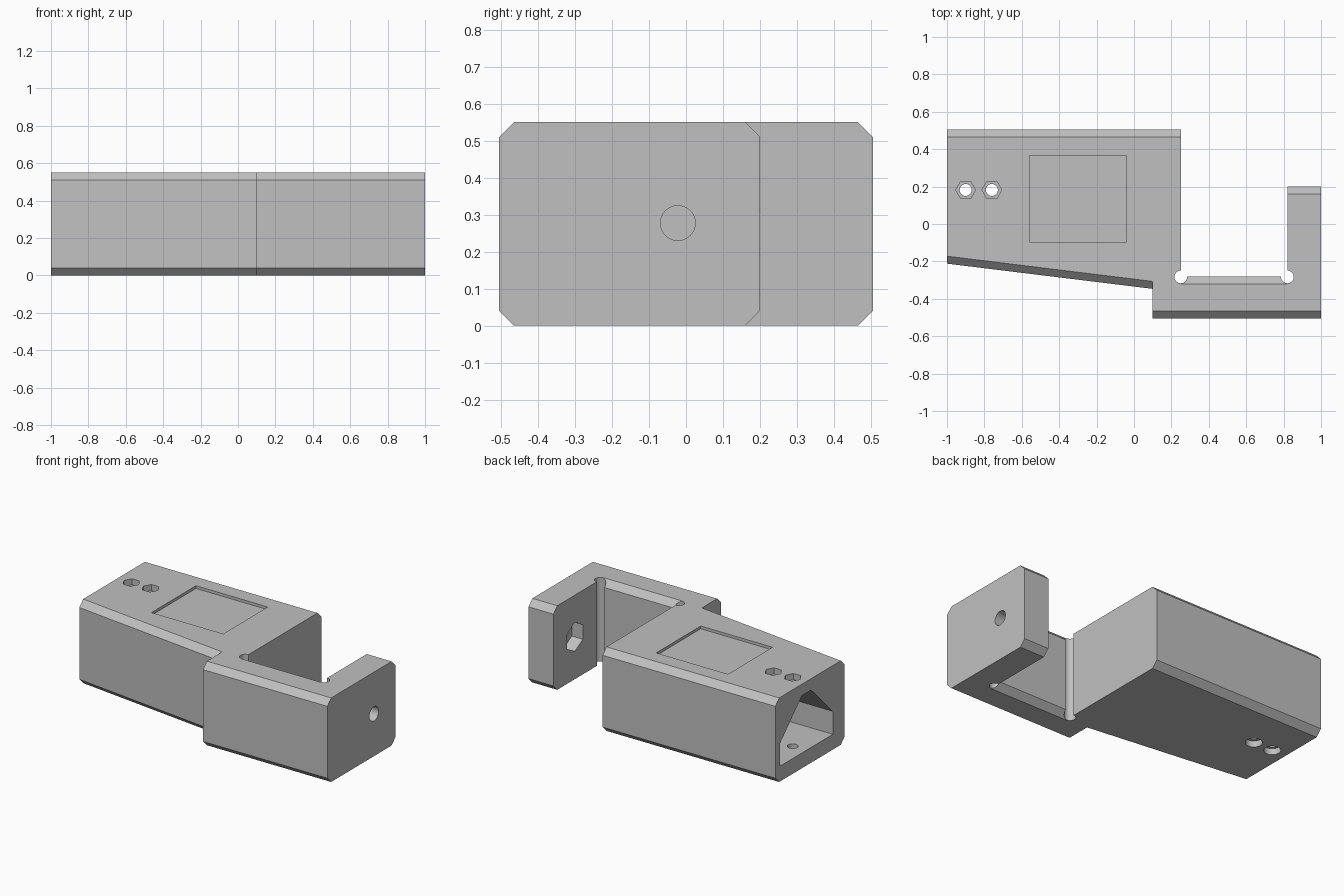
import bpy
import bmesh
import math
from mathutils import Matrix

default = bpy.data.objects.get("Cube")
if default:
    bpy.data.objects.remove(default, do_unlink=True)

HEIGHT = 0.55
CHAMFER = 0.04

grey = bpy.data.materials.new("plain grey")
grey.use_nodes = True
colour = (0.53, 0.53, 0.53, 1)
grey.diffuse_color = colour
grey.node_tree.nodes["Principled BSDF"].inputs["Base Color"].default_value = colour


def make_object(name, bm):
    bmesh.ops.recalc_face_normals(bm, faces=bm.faces)
    mesh = bpy.data.meshes.new(name)
    bm.to_mesh(mesh)
    bm.free()
    mesh.materials.append(grey)
    obj = bpy.data.objects.new(name, mesh)
    bpy.context.collection.objects.link(obj)
    return obj


def loft(name, x0, x1, profile0, profile1):
    """Solid between two (y, z) profiles standing at x0 and x1."""
    bm = bmesh.new()
    a = [bm.verts.new((x0, y, z)) for y, z in profile0]
    b = [bm.verts.new((x1, y, z)) for y, z in profile1]
    bm.faces.new(a)
    bm.faces.new(b)
    n = len(a)
    for i in range(n):
        j = (i + 1) % n
        bm.faces.new((a[i], a[j], b[j], b[i]))
    return make_object(name, bm)


def chamfered(front, back):
    c, h = CHAMFER, HEIGHT
    return [(front + c, 0), (back - c, 0), (back, c), (back, h - c),
            (back - c, h), (front + c, h), (front, h - c), (front, c)]


def block(name, x0, x1, front, back, front_end=None):
    end = front if front_end is None else front_end
    return loft(name, x0, x1, chamfered(front, back), chamfered(end, back))


def peg(name, radius, depth, centre, sides=32, axis="Z", turn=0):
    bm = bmesh.new()
    bmesh.ops.create_cone(bm, cap_ends=True, segments=sides, radius1=radius,
                          radius2=radius, depth=depth)
    m = Matrix.Translation(centre)
    if axis == "X":
        m = m @ Matrix.Rotation(math.pi / 2, 4, "Y")
    bmesh.ops.transform(bm, matrix=m @ Matrix.Rotation(turn, 4, "Z"), verts=bm.verts)
    return make_object(name, bm)


def combine(target, tool, operation):
    mod = target.modifiers.new(tool.name, "BOOLEAN")
    mod.operation = operation
    mod.solver = "EXACT"
    mod.object = tool
    bpy.context.view_layer.objects.active = target
    bpy.ops.object.modifier_apply(modifier=mod.name)
    bpy.data.objects.remove(tool, do_unlink=True)


# Main housing with slanted front, joined to the hooked bracket
body = block("bracket_body", -1, 0.2, -0.212, 0.505, -0.359)
for part in (block("core", 0.1, 0.25, -0.505, 0.505),
             block("bar", 0.18, 0.9, -0.505, -0.28),
             block("arm", 0.82, 1, -0.505, 0.2)):
    combine(body, part, "UNION")

cuts = []

# House-shaped cavity open at the end of the housing
cavity = [(-0.09, 0.1), (0.455, 0.1), (0.455, 0.25),
          (0.23, 0.475), (0.135, 0.475), (-0.09, 0.25)]
cuts.append(loft("cavity", -1.1, 0, cavity, cavity))

# Shallow rectangular recess in the top
y0, y1, floor = -0.095, 0.365, HEIGHT - 0.018
panel = [(y0, floor), (y1, floor), (y1, 0.6), (y0, 0.6)]
cuts.append(loft("recess", -0.56, -0.04, panel, panel))

# Two bolt holes with nut pockets above and round head pockets below
for x in (-0.9, -0.76):
    cuts.append(peg("bolt_hole", 0.032, 1.4, (x, 0.182, 0.3)))
    cuts.append(peg("nut_pocket", 0.053, 0.1, (x, 0.182, HEIGHT + 0.01),
                    sides=6, turn=math.pi / 6))
    cuts.append(peg("head_pocket", 0.05, 0.1, (x, 0.182, -0.01)))

# Corner relief channels
for x in (0.25, 0.82):
    cuts.append(peg("corner_relief", 0.034, 1.4, (x, -0.283, 0.3)))

# Cross hole through the arm with a nut pocket on its inner face
cuts.append(peg("arm_hole", 0.047, 0.5, (0.92, -0.022, 0.277), axis="X"))
cuts.append(peg("arm_nut_pocket", 0.095, 0.2, (0.8, -0.022, 0.277),
                sides=6, axis="X", turn=math.pi / 2))

for cut in cuts:
    combine(body, cut, "DIFFERENCE")

# Smooth round bores, sharp edges elsewhere
body.select_set(True)
bpy.context.view_layer.objects.active = body
bpy.ops.object.shade_smooth_by_angle(angle=math.radians(25))
